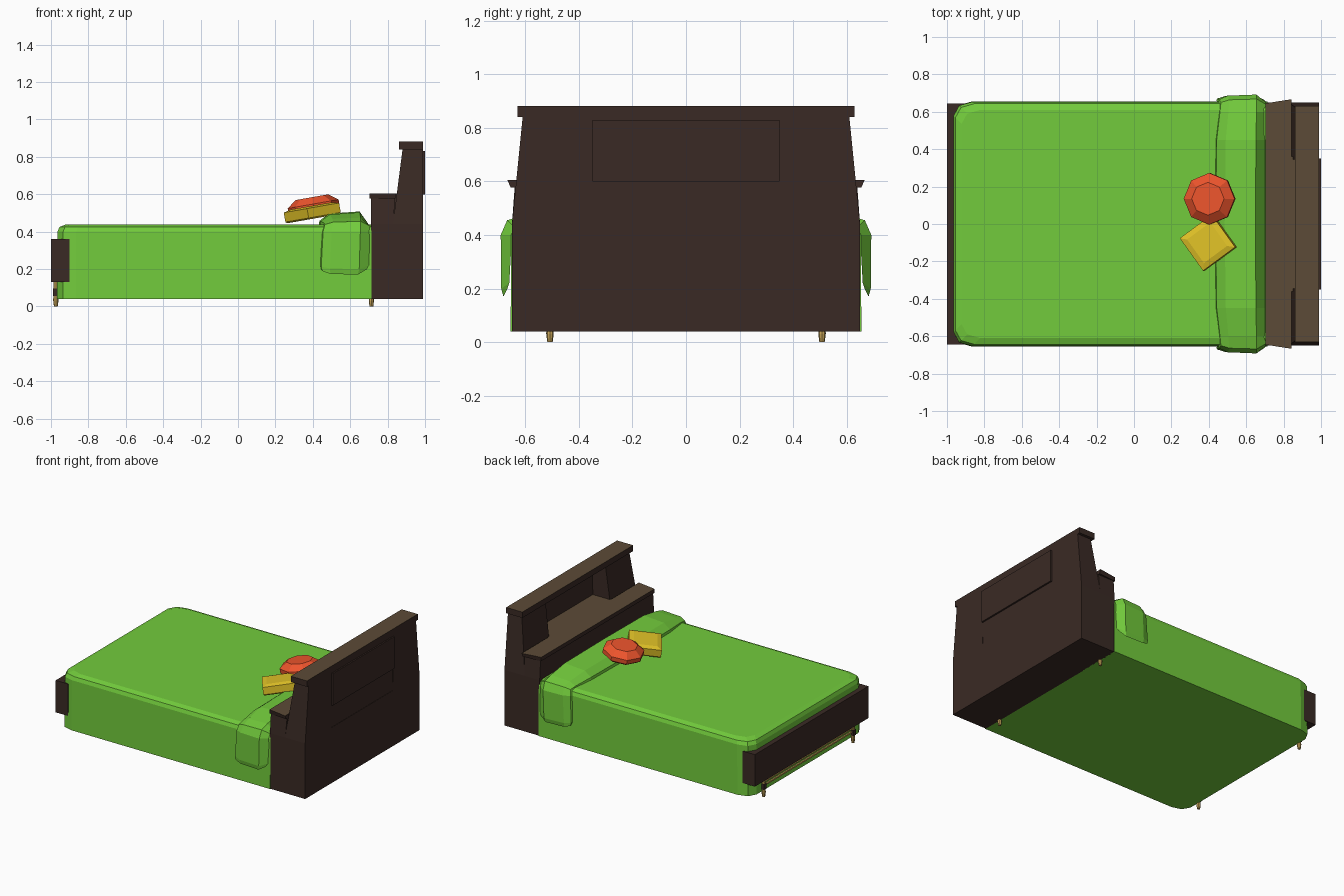
import bpy, bmesh
from math import radians, cos, sin, pi
from mathutils import Matrix, Vector

if "Cube" in bpy.data.objects:
    bpy.data.objects.remove(bpy.data.objects["Cube"])


def material(name, r, g, b):
    m = bpy.data.materials.new(name)
    m.diffuse_color = (r, g, b, 1)
    m.use_nodes = True
    m.node_tree.nodes["Principled BSDF"].inputs["Base Color"].default_value = m.diffuse_color
    return m


GREEN = material("green_cloth", 0.17, 0.6, 0.045)
DARK = material("dark_wood", 0.042, 0.023, 0.018)
LIGHT = material("light_wood", 0.107, 0.07, 0.038)
YELLOW = material("yellow_cloth", 0.75, 0.54, 0.02)
RED = material("red_cloth", 0.85, 0.09, 0.026)
TAN = material("tan_wood", 0.58, 0.38, 0.1)


def loft(name, rings, mat, top_mat=None, matrix=Matrix()):
    """Skin a list of equal-length closed rings and cap both ends."""
    bm = bmesh.new()
    vs = [[bm.verts.new(matrix @ Vector(p)) for p in ring] for ring in rings]
    n = len(vs[0])
    for a, b in zip(vs, vs[1:]):
        for i in range(n):
            j = (i + 1) % n
            bm.faces.new((a[i], a[j], b[j], b[i]))
    bm.faces.new(vs[0])
    bm.faces.new(vs[-1])
    bmesh.ops.recalc_face_normals(bm, faces=bm.faces)
    if top_mat:
        for f in bm.faces:
            f.material_index = int(f.normal.z > 0.9)
    me = bpy.data.meshes.new(name)
    bm.to_mesh(me)
    bm.free()
    me.materials.append(mat)
    if top_mat:
        me.materials.append(top_mat)
    ob = bpy.data.objects.new(name, me)
    bpy.context.collection.objects.link(ob)
    return ob


def rect(x0, x1, y0, y1, z):
    return [(x0, y0, z), (x1, y0, z), (x1, y1, z), (x0, y1, z)]


def box(name, x0, x1, y0, y1, z0, z1, mat, top_mat=None):
    return loft(name, [rect(x0, x1, y0, y1, z0), rect(x0, x1, y0, y1, z1)], mat, top_mat)


def ngon(r, n, z, phase=0.0, x=0.0, y=0.0):
    return [(x + r * cos(phase + 2 * pi * i / n), y + r * sin(phase + 2 * pi * i / n), z)
            for i in range(n)]


# Blanket: rounded at the foot, square at the headboard, softened top edge
def blanket_ring(inset, z):
    x, y = -0.967 + inset, 0.655 - inset
    half = [(x, y - 0.075), (x + 0.03, y - 0.02), (x + 0.10, y), (0.715, y)]
    return [(a, b, z) for a, b in half] + [(a, -b, z) for a, b in reversed(half)]


loft("blanket", [blanket_ring(0, 0.04), blanket_ring(0.002, 0.40), blanket_ring(0.012, 0.425),
                 blanket_ring(0.045, 0.438)], GREEN)

# Folded cover over the pillow, hanging down both sides
# station: inner y, inner z, outer y, outer z, front x, back x
half = [(0.667, 0.20, 0.682, 0.17, 0.445, 0.69),
        (0.660, 0.22, 0.690, 0.20, 0.440, 0.70),
        (0.650, 0.40, 0.692, 0.40, 0.450, 0.705),
        (0.640, 0.43, 0.668, 0.455, 0.460, 0.705),
        (0.600, 0.43, 0.600, 0.475, 0.455, 0.705),
        (0.450, 0.43, 0.450, 0.503, 0.437, 0.705)]
stations = half + [(0, 0.43, 0, 0.508, 0.43, 0.705)]
stations += [(-a, b, -c, d, e, f) for a, b, c, d, e, f in reversed(half)]
section = [(0, 0), (0.02, 0.35), (0.2, 0.85), (0.8, 1), (1, 0)]
loft("folded_cover", [[(x0 + u * (x1 - x0), yi + h * (yo - yi), zi + h * (zo - zi))
                       for u, h in section]
                      for yi, zi, yo, zo, x0, x1 in stations], GREEN)

# Cushions, leaning up towards the headboard
tilt = Matrix.Rotation(radians(-10), 4, 'Y')
ph = radians(81)
loft("square_cushion",
     [ngon(0.143, 4, -0.033, ph), ngon(0.152, 4, -0.025, ph),
      ngon(0.152, 4, 0.026, ph), ngon(0.11, 4, 0.036, ph)],
     YELLOW, matrix=Matrix.Translation((0.397, -0.1, 0.502)) @ tilt)
loft("octagon_cushion",
     [ngon(0.115, 8, -0.04), ngon(0.138, 8, -0.022), ngon(0.138, 8, 0.008), ngon(0.088, 8, 0.045)],
     RED, matrix=Matrix.Translation((0.403, 0.135, 0.54)) @ tilt)

# Headboard base, front ledge and niche floor
box("headboard_base", 0.71, 0.99, -0.65, 0.65, 0.04, 0.44, DARK)
loft("ledge_box", [rect(0.71, 0.832, -0.65, 0.65, 0.44), rect(0.71, 0.838, -0.64, 0.64, 0.577)], DARK)
loft("ledge_top", [[(0.702, -0.645, z), (0.842, -0.655 - e, z), (0.842, 0.655 + e, z), (0.702, 0.645, z)]
                   for z, e in ((0.577, 0), (0.605, 0.012))], DARK, LIGHT)
box("niche_floor", 0.83, 0.988, -0.36, 0.36, 0.44, 0.603, DARK, LIGHT)

# Tapered upper pillars either side of the niche
for side, s in (("left", 1), ("right", -1)):
    loft("headboard_pillar_" + side,
         [rect(0.828, 0.99, s * 0.35, s * 0.65, 0.44),
          rect(0.88, 0.99, s * 0.34, s * 0.61, 0.842)], DARK)

# Niche back panel and top cap
box("niche_back_panel", 0.984, 1.0, -0.35, 0.35, 0.60, 0.83, DARK)
box("niche_top_rail", 0.965, 0.99, -0.35, 0.35, 0.825, 0.842, DARK)
box("headboard_cap", 0.862, 0.99, -0.63, 0.63, 0.84, 0.882, DARK, LIGHT)

# Footboard and thin stretcher bars below it
box("footboard", -1.0, -0.90, -0.645, 0.645, 0.13, 0.36, DARK)
for i, z in enumerate((0.075, 0.1)):
    box("foot_stretcher_%d" % (i + 1), -0.977, -0.96, -0.51, 0.51, z, z + 0.01, TAN)

# Short legs, with a dark collar on the foot pair
for side, s in (("left", 1), ("right", -1)):
    y = s * 0.508
    for name, x, top in (("head_leg_", 0.713, 0.045), ("foot_leg_", -0.974, 0.135)):
        loft(name + side, [ngon(0.010, 8, 0, 0, x, y), ngon(0.014, 8, 0.03, 0, x, y),
                           ngon(0.012, 8, top, 0, x, y)], TAN)
    box("foot_leg_collar_" + side, -0.988, -0.96, y - 0.014, y + 0.014, 0.055, 0.095, DARK)
